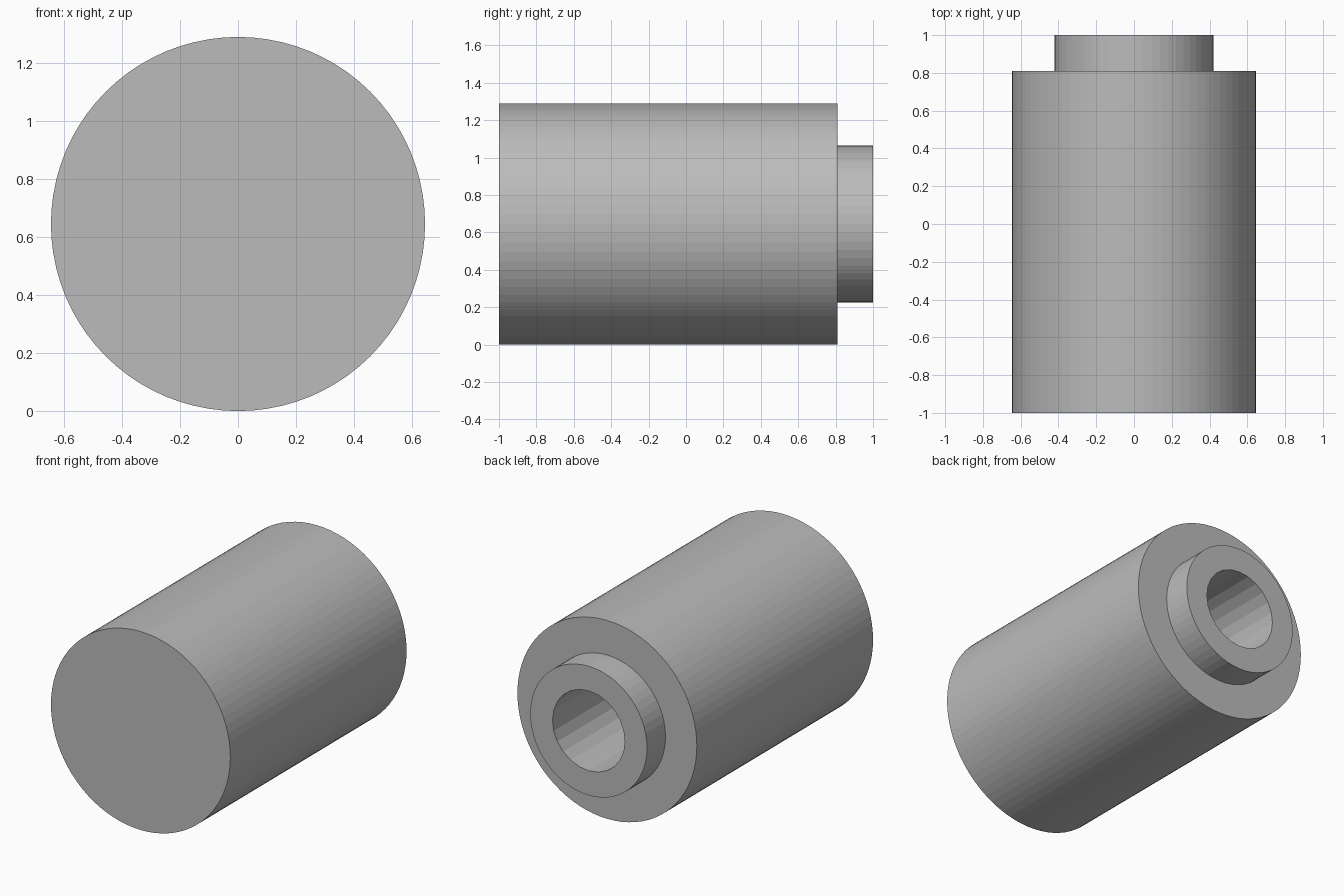
import bpy, math

cube = bpy.data.objects.get("Cube")
if cube:
    bpy.data.objects.remove(cube, do_unlink=True)

RADIUS = 0.645

grey = bpy.data.materials.new("plain_grey")
grey.use_nodes = True
colour = (0.5, 0.5, 0.5, 1)
grey.diffuse_color = colour
grey.node_tree.nodes["Principled BSDF"].inputs["Base Color"].default_value = colour


def cylinder(name, radius, y0, y1, sides):
    """Flat-sided cylinder lying along y, on the shared axis."""
    bpy.ops.mesh.primitive_cylinder_add(
        vertices=sides, radius=radius, depth=y1 - y0,
        location=(0, (y0 + y1) / 2, RADIUS), rotation=(math.pi / 2, 0, 0))
    obj = bpy.context.object
    obj.name = name
    obj.data.materials.append(grey)
    return obj


def combine(target, other, operation):
    mod = target.modifiers.new(operation.lower(), "BOOLEAN")
    mod.operation = operation
    mod.solver = "EXACT"
    mod.object = other
    bpy.context.view_layer.objects.active = target
    bpy.ops.object.modifier_apply(modifier=mod.name)
    bpy.data.objects.remove(other, do_unlink=True)


# Main barrel with a closed front and a narrower collar at the back
body = cylinder("stepped_body", RADIUS, -1, 0.81, 80)
collar = cylinder("collar", 0.42, 0.6, 1, 56)
combine(body, collar, "UNION")

# Blind bore running in from the collar
bore = cylinder("bore_cutter", 0.26, -0.4, 1.1, 24)
combine(body, bore, "DIFFERENCE")
